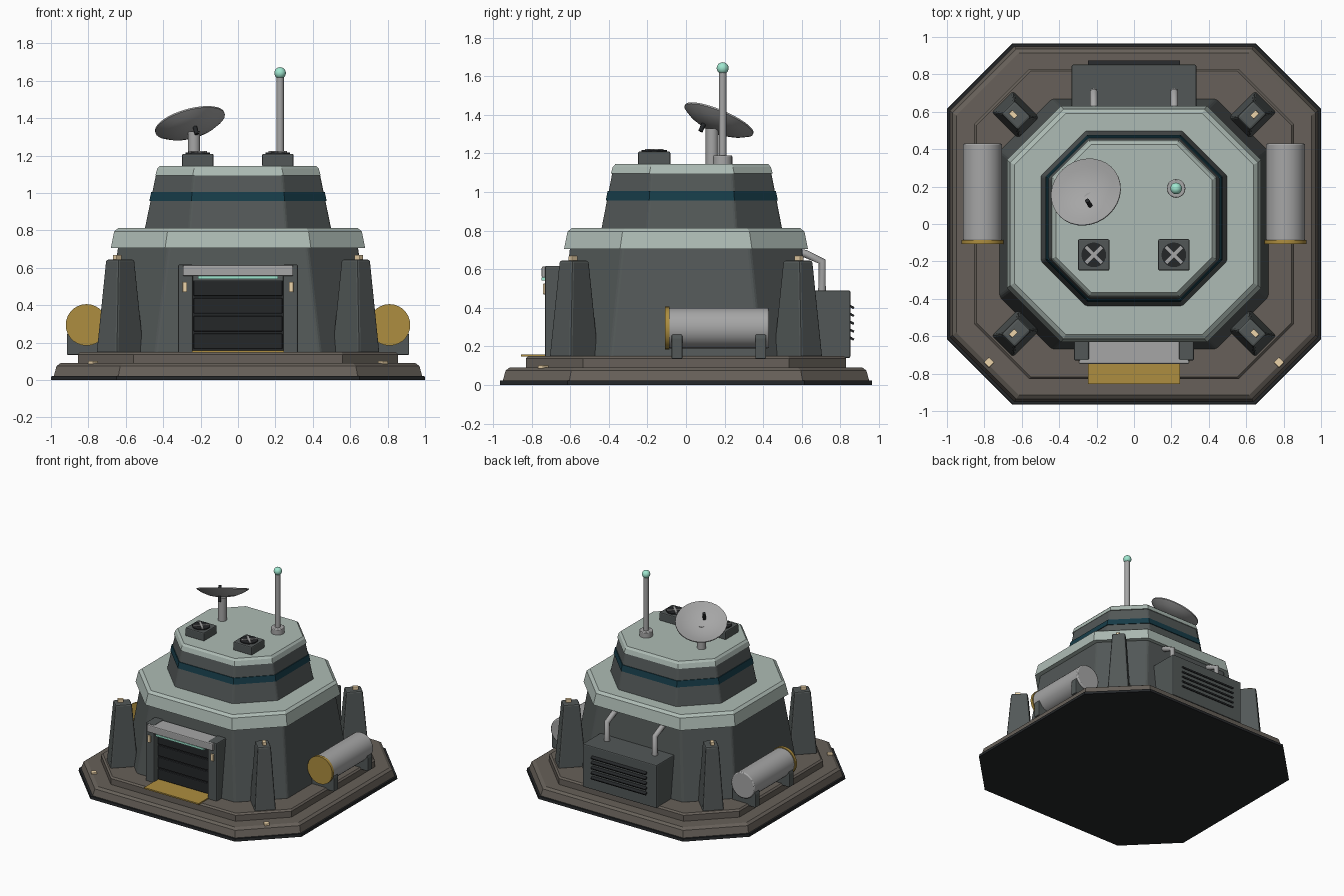
import bpy, bmesh, math
from mathutils import Vector, Matrix

if "Cube" in bpy.data.objects:
    bpy.data.objects.remove(bpy.data.objects["Cube"])


def mat(name, r, g, b):
    m = bpy.data.materials.new(name)
    m.diffuse_color = (r, g, b, 1)
    m.use_nodes = True
    m.node_tree.nodes["Principled BSDF"].inputs["Base Color"].default_value = m.diffuse_color
    return m


HULL = mat("hull", .085, .097, .096)
TRIM = mat("pale_trim", .42, .50, .46)
BASE = mat("base_stone", .135, .118, .10)
DARK = mat("dark", .018, .02, .022)
BLUE = mat("blue_glass", .008, .045, .065)
METAL = mat("metal", .38, .38, .38)
GOLD = mat("yellow", .42, .27, .05)
MINT = mat("mint_light", .35, .8, .63)
AMBER = mat("amber_light", .85, .66, .40)


def finish(name, bm, m, bevel=0, smooth=False):
    bmesh.ops.recalc_face_normals(bm, faces=bm.faces)
    me = bpy.data.meshes.new(name)
    bm.to_mesh(me)
    bm.free()
    ob = bpy.data.objects.new(name, me)
    bpy.context.collection.objects.link(ob)
    me.materials.append(m)
    if bevel:
        b = ob.modifiers.new("bevel", 'BEVEL')
        b.width, b.segments, b.limit_method = bevel, 2, 'ANGLE'
    if smooth:
        bpy.context.view_layer.objects.active = ob
        ob.select_set(True)
        bpy.ops.object.shade_smooth_by_angle(angle=math.radians(40))
        ob.select_set(False)
    return ob


def loft(bm_rings):
    # skin closed rings of equal length, capped at both ends
    bm = bmesh.new()
    rings = [[bm.verts.new(p) for p in r] for r in bm_rings]
    n = len(rings[0])
    for a, b in zip(rings, rings[1:]):
        for i in range(n):
            bm.faces.new((a[i], a[(i + 1) % n], b[(i + 1) % n], b[i]))
    bm.faces.new(rings[0])
    bm.faces.new(rings[-1])
    return bm


def octagon(name, m, layers, cy=0, bevel=0):
    # layers: (z, half x, half y, corner cut)
    rings = []
    for z, x, y, c in layers:
        q = [(x, y - c), (x - c, y), (c - x, y), (-x, y - c),
             (-x, c - y), (c - x, -y), (x - c, -y), (x, c - y)]
        rings.append([(px, py + cy, z) for px, py in q])
    return finish(name, loft(rings), m, bevel)


def box(name, m, x, y, z, bevel=0, rot=None):
    bm = bmesh.new()
    bmesh.ops.create_cube(bm, size=1)
    c = Vector([(a + b) / 2 for a, b in (x, y, z)])
    bmesh.ops.scale(bm, vec=[abs(b - a) for a, b in (x, y, z)], verts=bm.verts)
    bmesh.ops.transform(bm, matrix=Matrix.Translation(c) @ (rot or Matrix()), verts=bm.verts)
    return finish(name, bm, m, bevel)


def rod(name, m, a, b, r, n=20, bevel=0):
    a, b = Vector(a), Vector(b)
    d = b - a
    bm = bmesh.new()
    bmesh.ops.create_cone(bm, cap_ends=True, segments=n, radius1=r, radius2=r, depth=d.length,
                          matrix=Matrix.Translation((a + b) / 2) @ d.to_track_quat('Z', 'Y').to_matrix().to_4x4())
    return finish(name, bm, m, bevel, True)


def pipe(name, m, pts, r):
    cu = bpy.data.curves.new(name, 'CURVE')
    cu.dimensions, cu.bevel_depth, cu.bevel_resolution, cu.use_fill_caps = '3D', r, 3, True
    s = cu.splines.new('POLY')
    s.points.add(len(pts) - 1)
    for p, co in zip(s.points, pts):
        p.co = (*co, 1)
    ob = bpy.data.objects.new(name, cu)
    bpy.context.collection.objects.link(ob)
    cu.materials.append(m)


# stepped foundation
octagon("ground_skirt", DARK, [(0, 1, .965, .35), (.022, .998, .963, .35)])
octagon("foundation", BASE, [(.02, .985, .95, .345), (.075, .97, .935, .34), (.09, .95, .915, .335)])
octagon("foundation_step", BASE, [(.085, .855, .83, .295), (.138, .855, .83, .295), (.15, .843, .818, .29)])

# hull tiers
octagon("lower_hull", HULL, [(.14, .72, .67, .28), (.72, .64, .60, .27)], bevel=.012)
octagon("lower_roof_rim", TRIM, [(.705, .68, .632, .29), (.795, .662, .614, .285), (.813, .64, .592, .275)])
octagon("upper_hull", HULL, [(.80, .50, .47, .24), (1.11, .436, .41, .20)], .03, .01)
octagon("window_band", BLUE, [(.957, .474, .446, .225), (1.005, .464, .436, .218)], .03)
octagon("upper_roof", TRIM, [(1.095, .442, .42, .2), (1.13, .432, .41, .197), (1.145, .418, .396, .19)], .03)

# corner buttresses with lamps
spin = Matrix.Rotation(math.pi / 4, 4, 'Z')
for sx in (-1, 1):
    for sy in (-1, 1):
        rad, tan = Vector((sx, sy, 0)).normalized(), Vector((-sy, sx, 0)).normalized()
        rings = []
        for z, hl, hw in ((.14, .105, .08), (.645, .062, .05)):
            c = Vector((sx * .63, sy * .58, z))
            rings.append([c + rad * hl * i + tan * hw * j for i, j in ((1, 1), (-1, 1), (-1, -1), (1, -1))])
        finish("corner_buttress", loft(rings), HULL, .012)
        turn = Matrix.Rotation(math.atan2(sy, sx), 4, 'Z')
        box("buttress_lamp", AMBER, (sx * .645 - .021, sx * .645 + .021), (sy * .585 - .014, sy * .585 + .014),
            (.64, .67), .004, turn)
    box("ground_lamp", AMBER, (sx * .775 - .02, sx * .775 + .02), (-.76, -.72), (.085, .103), .004, spin)

# doorway
for s in (-1, 1):
    box("door_post", HULL, (s * .24, s * .32), (-.73, -.55), (.14, .618), .008)
    box("door_post_lamp", AMBER, (s * .272, s * .296), (-.742, -.72), (.47, .525), .003)
box("door_header", HULL, (-.25, .25), (-.70, -.55), (.53, .61))
box("door_lintel", METAL, (-.295, .295), (-.748, -.62), (.556, .614), .007)
box("door_light_strip", MINT, (-.215, .215), (-.748, -.70), (.541, .557))
box("door_panel", DARK, (-.245, .245), (-.675, -.55), (.14, .55))
for i in range(4):
    z = .165 + i * .095
    box("door_slat", DARK, (-.238, .238), (-.69, -.66), (z, z + .083), .006)
box("door_threshold", GOLD, (-.245, .245), (-.855, -.66), (.148, .159))

# side tanks on cradles
for s in (-1, 1):
    rod("side_tank", METAL, (s * .81, -.09, .295), (s * .81, .43, .295), .105, 28, .008)
    rod("tank_cap", GOLD, (s * .81, -.108, .295), (s * .81, -.085, .295), .111, 28)
    for y in (-.047, .387):
        rings = [[(s * .81 + i * w, y + j * .028, z) for i, j in ((1, 1), (-1, 1), (-1, -1), (1, -1))]
                 for z, w in ((.135, .105), (.24, .105), (.272, .095))]
        finish("tank_cradle", loft(rings), HULL, .005)

# rear machinery unit
box("rear_unit", HULL, (-.333, .333), (.58, .852), (.14, .49), .008)
for i in range(5):
    z = .242 + i * .041
    box("rear_louvre", DARK, (-.245, .245), (.842, .872), (z - .006, z + .006), 0, Matrix.Rotation(-.5, 4, 'X'))
for s in (-1, 1):
    pipe("rear_pipe", METAL, [(s * .215, .58, .69), (s * .215, .62, .68), (s * .215, .705, .64), (s * .215, .705, .48)], .021)

# roof fans
for x in (-.215, .213):
    box("fan_housing", HULL, (x - .084, x + .084), (-.249, -.081), (1.14, 1.21), .008)
    rod("fan_opening", DARK, (x, -.165, 1.2), (x, -.165, 1.218), .066, 24)
    for a in (.785, -.785):
        box("fan_blade", METAL, (x - .06, x + .06), (-.174, -.156), (1.212, 1.224), 0, Matrix.Rotation(a, 4, 'Z'))

# antenna mast
rod("mast_foot", METAL, (.225, .19, 1.14), (.225, .19, 1.19), .05, 20, .005)
rod("mast", METAL, (.225, .19, 1.18), (.225, .19, 1.63), .02, 16)
bm = bmesh.new()
bmesh.ops.create_uvsphere(bm, u_segments=20, v_segments=12, radius=.031, matrix=Matrix.Translation((.225, .19, 1.642)))
finish("mast_beacon", bm, MINT, 0, True)

# satellite dish: a shallow bowl spun as rings, then tilted
rod("dish_post", METAL, (-.235, .135, 1.14), (-.235, .135, 1.33), .033, 20)
profile = [(.02, -.055), (.09, -.045), (.15, -.022), (.192, .004), (.192, .012), (.15, -.008), (.09, -.03), (.02, -.04)]
bm = loft([[(r * math.cos(t * math.tau / 32), r * math.sin(t * math.tau / 32), z) for t in range(32)]
           for r, z in profile])
tilt = Vector((-.28, .42, 1)).to_track_quat('Z', 'Y').to_matrix().to_4x4()
bmesh.ops.transform(bm, matrix=Matrix.Translation((-.255, .168, 1.368)) @ tilt, verts=bm.verts)
finish("dish_bowl", bm, METAL, 0, True)
rod("dish_feed", DARK, (-.22, .075, 1.315), (-.25, .125, 1.425), .012, 10)
